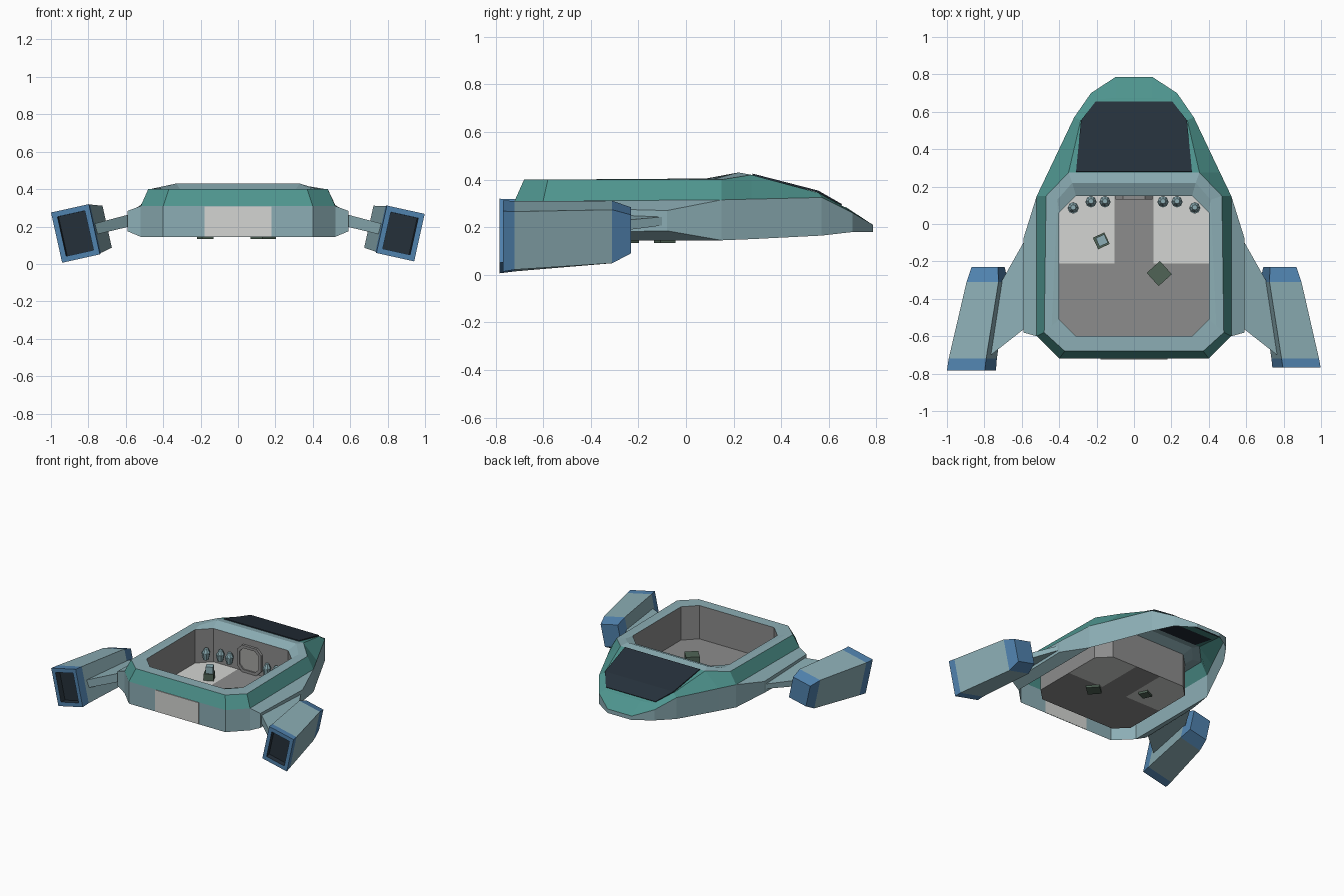
import bpy, bmesh, math
from mathutils import Vector, Matrix

if "Cube" in bpy.data.objects:
    bpy.data.objects.remove(bpy.data.objects["Cube"])


def material(name, r, g, b):
    m = bpy.data.materials.new(name)
    lin = [((c / 255 + 0.055) / 1.055) ** 2.4 for c in (r, g, b)]
    m.diffuse_color = (*lin, 1)
    m.use_nodes = True
    m.node_tree.nodes["Principled BSDF"].inputs["Base Color"].default_value = m.diffuse_color
    return m


HULL = material("pale blue grey", 140, 174, 181)
TEAL = material("teal", 78, 148, 142)
GLASS = material("dark navy", 37, 48, 58)
BLUE = material("engine blue", 80, 130, 174)
GREY = material("mid grey", 140, 140, 140)
LIGHT = material("light grey", 212, 213, 210)
GREEN = material("crate green", 80, 100, 86)
PANEL = material("door grey", 165, 165, 163)


def finish(name, bm, mats):
    bmesh.ops.remove_doubles(bm, verts=bm.verts, dist=1e-5)
    bmesh.ops.recalc_face_normals(bm, faces=bm.faces)
    me = bpy.data.meshes.new(name)
    bm.to_mesh(me)
    bm.free()
    for m in mats:
        me.materials.append(m)
    ob = bpy.data.objects.new(name, me)
    bpy.context.collection.objects.link(ob)
    return ob


def loft(name, loops, mats, bands=None, caps=(None, None), extra=()):
    """Skin closed loops; bands gives a material index for each strip."""
    bm = bmesh.new()
    rings = [[bm.verts.new(p) for p in lp] for lp in loops]
    n = len(rings[0])
    for k, (a, b) in enumerate(zip(rings, rings[1:])):
        for i in range(n):
            j = (i + 1) % n
            f = bm.faces.new((a[i], a[j], b[j], b[i]))
            f.material_index = bands[k] if bands else 0
    for ring, c in zip((rings[0], rings[-1]), caps):
        if c is not None:
            bm.faces.new(ring).material_index = c
    for ids in extra:  # extra faces on the last ring
        bm.faces.new([rings[-1][i] for i in ids]).material_index = bands[-1]
    return finish(name, bm, mats)


def both(half):
    """Half outline on +x, closed with its mirror image."""
    return list(half) + [(-x, y, z) for x, y, z in reversed(half)]


def box(name, size, loc, mat, turn=0):
    bm = bmesh.new()
    bmesh.ops.create_cube(bm, size=1, matrix=Matrix.Translation(loc)
                          @ Matrix.Rotation(math.radians(turn), 4, 'Z')
                          @ Matrix.Diagonal((*size, 1)))
    return finish(name, bm, [mat])


# Hull shell: lower wall, teal shoulder, nose deck (open underneath)
mid = [(.10, .785, .21), (.23, .70, .26), (.32, .57, .325), (.46, .275, .318),
       (.52, .15, .315), (.52, -.60, .31), (.40, -.72, .31)]
low = [.18, .18, .165, .15, .145, .145, .145]
bottom = [(x, y, z) for (x, y, _), z in zip(mid, low)]
rim_outer = [(.35, .275, .42), (.47, .15, .40), (.48, -.58, .40), (.37, -.68, .40)]
deck = [(.10, .675, .282), (.20, .665, .285), (.285, .555, .345)] + rim_outer
loft("hull", [both(bottom), both(mid), both(deck)], [HULL, TEAL], [0, 1],
     extra=[(i, i + 1, 12 - i, 13 - i) for i in range(3)])

# Rim around the open cabin, and the cabin walls
ridge = [(.33, .22, .43), (.41, .13, .405), (.44, -.545, .40), (.34, -.64, .40)]
inner = [(.31, .15, .40), (.40, .06, .40), (.40, -.51, .40), (.31, -.60, .40)]
base = [(x, y, .15) for x, y, _ in inner]
loft("cabin_rim", [both(rim_outer), both(ridge), both(inner)], [HULL])
loft("cabin_walls", [both(inner), both(base)], [GREY])

# Cabin floor with two light areas beside the aisle
bm = bmesh.new()
bm.faces.new([bm.verts.new(p) for p in both(base)])
for co, no in (((0, -.21, 0), (0, 1, 0)), ((.105, 0, 0), (1, 0, 0)), ((-.105, 0, 0), (1, 0, 0))):
    bmesh.ops.bisect_plane(bm, geom=bm.verts[:] + bm.edges[:] + bm.faces[:],
                           plane_co=co, plane_no=no)
for f in bm.faces:
    c = f.calc_center_median()
    f.material_index = int(c.y > -.21 and abs(c.x) > .105)
finish("cabin_floor", bm, [GREY, LIGHT])

# Windshield plate
bm = bmesh.new()
rows = [(.31, .28, .425), (.283, .555, .354), (.205, .655, .297)]
pts = [[bm.verts.new((s * x, y, z)) for s in (1, -1)] for x, y, z in rows]
for a, b in zip(pts, pts[1:]):
    bm.faces.new((a[0], b[0], b[1], a[1]))
glass = finish("windshield", bm, [GLASS])
mod = glass.modifiers.new("thickness", 'SOLIDIFY')
mod.thickness = .008

# Rear loading door
box("rear_door", (.36, .006, .16), (0, -.722, .228), LIGHT)


# Octagonal cabin door with a frame
def octagon(w, h, c, y):
    return [(sx * x, y, .25 + sz * z) for sx, sz, x, z in (
        (1, 1, w - c, h), (1, 1, w, h - c), (1, -1, w, h - c), (1, -1, w - c, h),
        (-1, -1, w - c, h), (-1, -1, w, h - c), (-1, 1, w, h - c), (-1, 1, w - c, h))]


loft("cabin_door", [octagon(.10, .10, .04, .149), octagon(.10, .10, .04, .13),
                    octagon(.08, .08, .032, .13), octagon(.08, .08, .032, .14)],
     [GREY, PANEL], [0, 0, 0], (None, 1))


# Engine cross-section, leaning outward
def section(s, x, y, z, w, h):
    a = math.radians(12.5)
    u, v = Vector((math.cos(a), 0, -math.sin(a))), Vector((math.sin(a), 0, math.cos(a)))
    out = [Vector((x, y, z)) + u * i * w / 2 + v * j * h / 2
           for i, j in ((-1, -1), (1, -1), (1, 1), (-1, 1))]
    return [(s * p.x, p.y, p.z) for p in out]


for side, s, rear, h in (("right", 1, -.768, .26), ("left", -1, -.783, .275)):
    # Engine pod with blue intake, blue nozzle frame and dark exhaust
    loft(side + "_engine",
         [section(s, .78, -.23, .187, .145, .165), section(s, .785, -.31, .18, .175, .23),
          section(s, .862, -.72, .166, .205, h - .01), section(s, .869, rear, .163, .207, h),
          section(s, .869, rear, .163, .15, h - .06), section(s, .863, rear + .04, .164, .15, h - .06)],
         [BLUE, HULL, GLASS], [0, 1, 0, 0, 2], (0, 2))
    # Bulge along the hull side
    loft(side + "_side_bulge",
         [[(s * .52, .15, .145), (s * .52, -.60, .145), (s * .52, -.60, .31), (s * .52, .15, .315)],
          [(s * .592, -.08, .185), (s * .592, -.58, .175), (s * .592, -.58, .283), (s * .592, -.08, .27)]],
         [HULL], caps=(None, 0))
    # Strut wing between hull and engine
    loft(side + "_wing",
         [[(s * .58, -.08, .21), (s * .58, -.555, .20), (s * .58, -.555, .265), (s * .58, -.08, .245)],
          [(s * .71, -.31, .18), (s * .79, -.72, .15), (s * .79, -.72, .21), (s * .71, -.31, .225)]],
         [HULL], caps=(0, 0))
    # Small wall seats at the front of the cabin
    for n, (x, y) in enumerate(((.325, .085), (.23, .118), (.155, .118))):
        bm = bmesh.new()
        bmesh.ops.create_cone(bm, cap_ends=True, segments=8, radius1=.02, radius2=.03, depth=.05,
                              matrix=Matrix.Translation((s * x, y, .215)))
        bmesh.ops.create_cone(bm, cap_ends=True, segments=8, radius1=.028, radius2=.014, depth=.03,
                              matrix=Matrix.Translation((s * x, y + .004, .255)))
        finish(f"{side}_wall_seat_{n + 1}", bm, [HULL])

# Crates standing on the cabin floor
box("large_crate", (.095, .095, .075), (.135, -.265, .172), GREEN, 42)
box("small_crate", (.068, .068, .065), (-.175, -.09, .167), GREEN, 25)
box("small_crate_top", (.05, .05, .05), (-.172, -.088, .224), HULL, 25)
